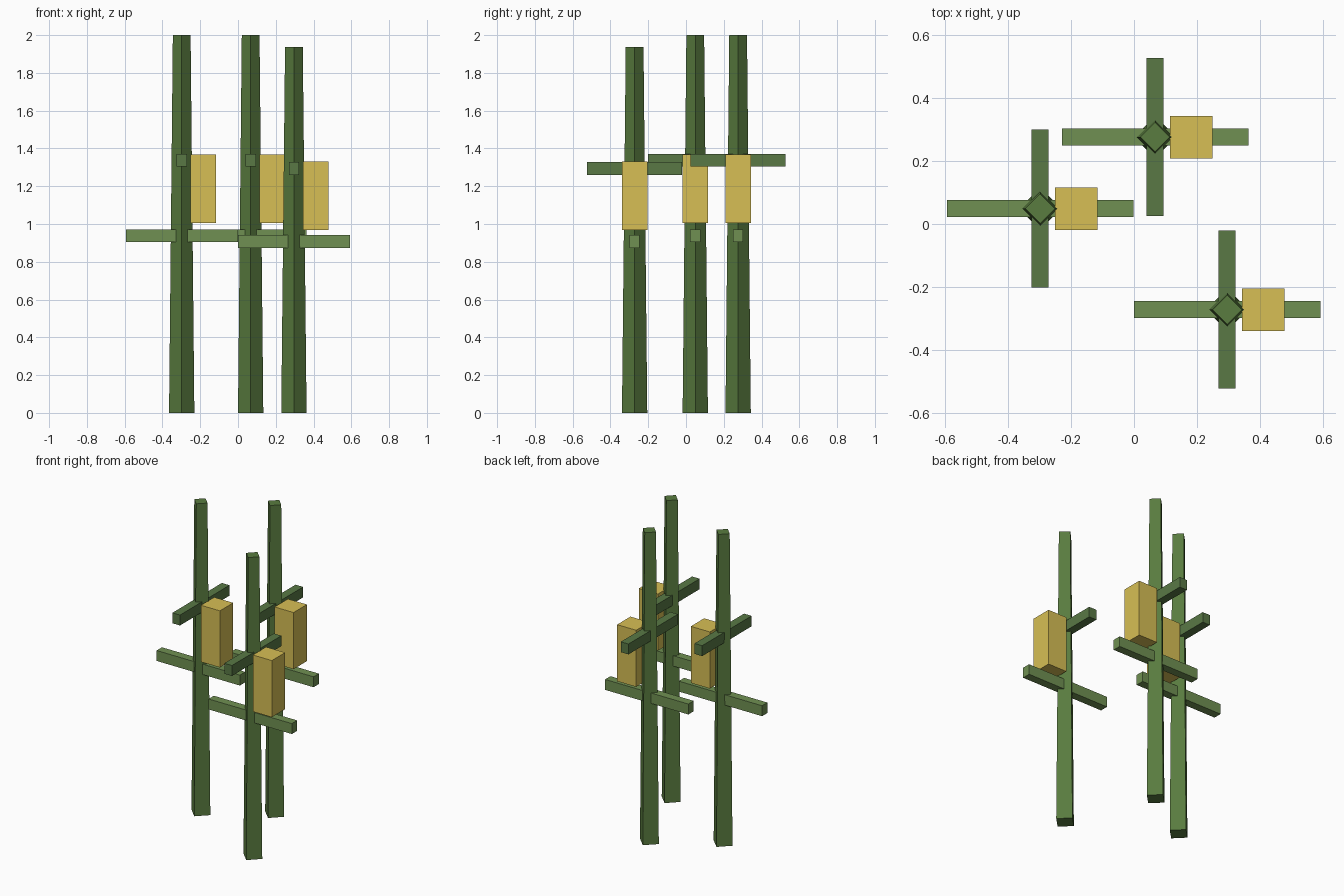
import bpy
from math import pi

if "Cube" in bpy.data.objects:
    bpy.data.objects.remove(bpy.data.objects["Cube"])


def material(name, rgb):
    m = bpy.data.materials.new(name)
    m.diffuse_color = (*rgb, 1)
    m.use_nodes = True
    m.node_tree.nodes["Principled BSDF"].inputs["Base Color"].default_value = m.diffuse_color
    return m


STALK = material("stalk_green", (0.10, 0.20, 0.05))
LOWER = material("lower_leaf_green", (0.16, 0.28, 0.085))
UPPER = material("upper_leaf_green", (0.10, 0.19, 0.06))
COB = material("cob_yellow", (0.68, 0.52, 0.09))


def box(name, loc, size, mat):
    bpy.ops.mesh.primitive_cube_add(size=1, location=loc)
    ob = bpy.context.object
    ob.name = name
    for v in ob.data.vertices:
        v.co = [c * s for c, s in zip(v.co, size)]
    ob.data.materials.append(mat)


def plant(tag, x, y, height):
    k = height / 2
    # tapered four-sided stalk, corners on the x and y axes
    bpy.ops.mesh.primitive_cone_add(vertices=4, radius1=0.067, radius2=0.047,
                                    depth=height, location=(x, y, height / 2))
    stalk = bpy.context.object
    stalk.name = tag + "_stalk"
    stalk.data.materials.append(STALK)
    # crossed leaves running through the stalk
    box(tag + "_lower_leaf", (x, y, 0.9375 * k), (0.592, 0.054, 0.067), LOWER)
    box(tag + "_upper_leaf", (x, y, 1.337 * k), (0.054, 0.502, 0.067), UPPER)
    # cob on the right side
    box(tag + "_cob", (x + 0.1145, y, 1.187 * k), (0.135, 0.135, 0.364), COB)


plant("left", -0.298, 0.049, 2.0)
plant("back", 0.067, 0.276, 2.0)
plant("right", 0.296, -0.272, 1.936)
